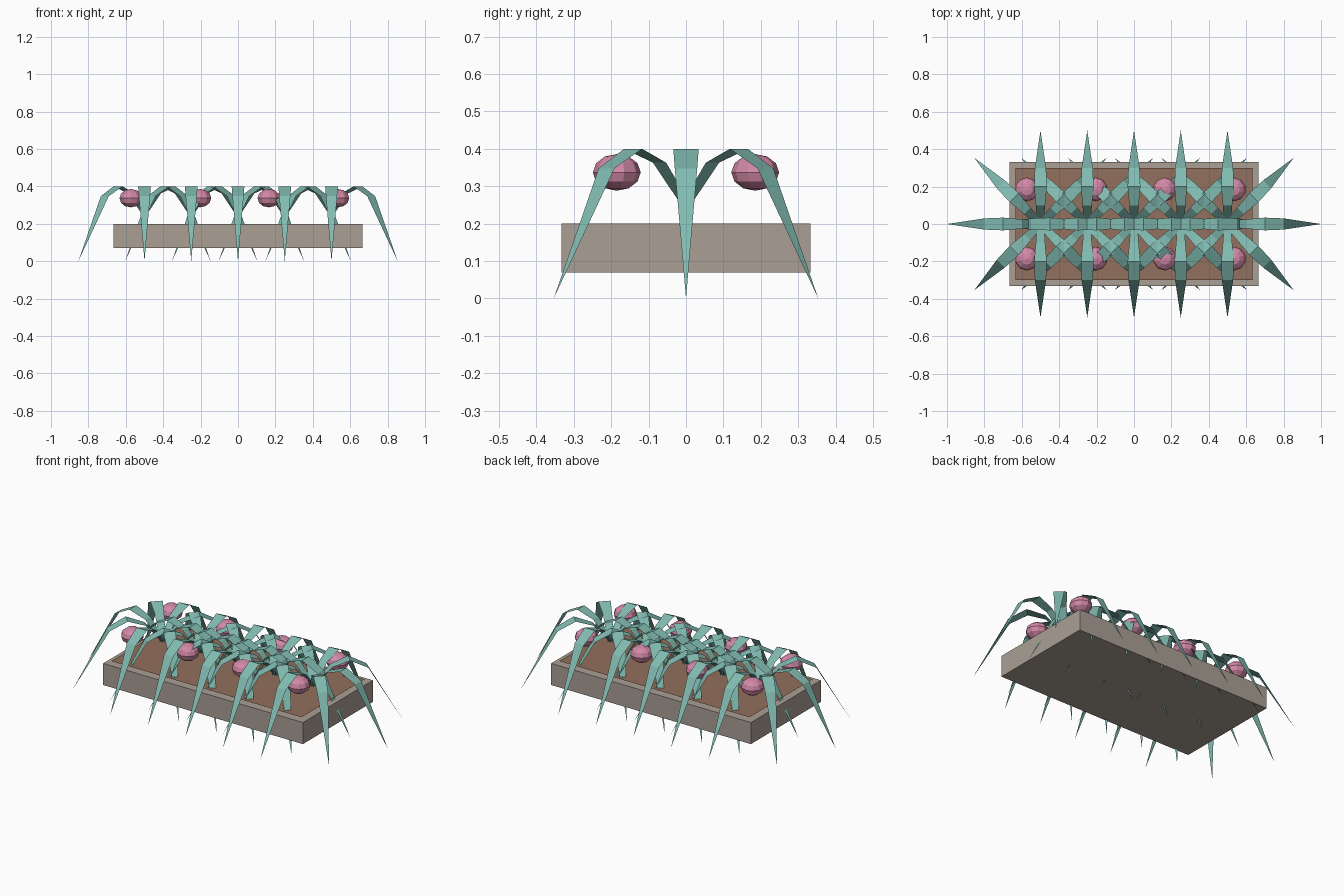
import bpy, bmesh, math
from mathutils import Matrix, Vector

if "Cube" in bpy.data.objects:
    bpy.data.objects.remove(bpy.data.objects["Cube"])


def material(name, rgb):
    m = bpy.data.materials.new(name)
    m.diffuse_color = (*rgb, 1)
    m.use_nodes = True
    m.node_tree.nodes["Principled BSDF"].inputs["Base Color"].default_value = m.diffuse_color
    return m


LEAF = material("leaf_green", (0.22, 0.50, 0.44))
PINK = material("flower_pink", (0.65, 0.25, 0.38))
SOIL = material("soil_brown", (0.29, 0.16, 0.11))
STONE = material("planter_stone", (0.40, 0.35, 0.30))


def finish(name, bm, mat):
    me = bpy.data.meshes.new(name)
    bm.to_mesh(me)
    bm.free()
    me.materials.append(mat)
    ob = bpy.data.objects.new(name, me)
    bpy.context.collection.objects.link(ob)
    return ob


# Planter box
bm = bmesh.new()
bmesh.ops.create_cube(bm, size=1, matrix=Matrix.Translation((0, 0, 0.135))
                      @ Matrix.Diagonal((1.33, 0.665, 0.13, 1)))
finish("planter_box", bm, STONE)

# Soil sheet just above the box
bm = bmesh.new()
bmesh.ops.create_grid(bm, x_segments=1, y_segments=1, size=0.5,
                      matrix=Matrix.Translation((0, 0, 0.21))
                      @ Matrix.Diagonal((1.265, 0.6, 1, 1)))
finish("soil", bm, SOIL)

# Leaf profile: radius, height, half width
PROFILE = [(0, 0.25, 0.018), (0.1, 0.363, 0.025), (0.2, 0.40, 0.034),
           (0.3, 0.348, 0.030)]
TIP = (0.5, 0, 0.0)


def add_leaf(bm, angle):
    rot = Matrix.Rotation(angle, 3, 'Z')
    rows = [[bm.verts.new(rot @ Vector((r, s * w, z))) for s in (-1, 1)]
            for r, z, w in PROFILE]
    for a, b in zip(rows, rows[1:]):
        bm.faces.new((a[0], b[0], b[1], a[1]))
    tip = bm.verts.new(rot @ Vector(TIP))
    bm.faces.new((rows[-1][0], tip, rows[-1][1]))


# Five plants of eight arching leaves
for i in range(5):
    bm = bmesh.new()
    for k in range(8):
        add_leaf(bm, k * math.pi / 4)
    finish(f"plant_{i + 1}", bm, LEAF).location.x = -0.5 + 0.25 * i

# Two rows of flattened flower buds
for row, y in (("front", -0.185), ("back", 0.185)):
    for i in range(4):
        bm = bmesh.new()
        bmesh.ops.create_uvsphere(bm, u_segments=10, v_segments=6, radius=1,
                                  matrix=Matrix.Diagonal((0.064, 0.064, 0.049, 1)))
        bud = finish(f"{row}_flower_bud_{i + 1}", bm, PINK)
        bud.location = (-0.573 + 0.369 * i, y, 0.337)
